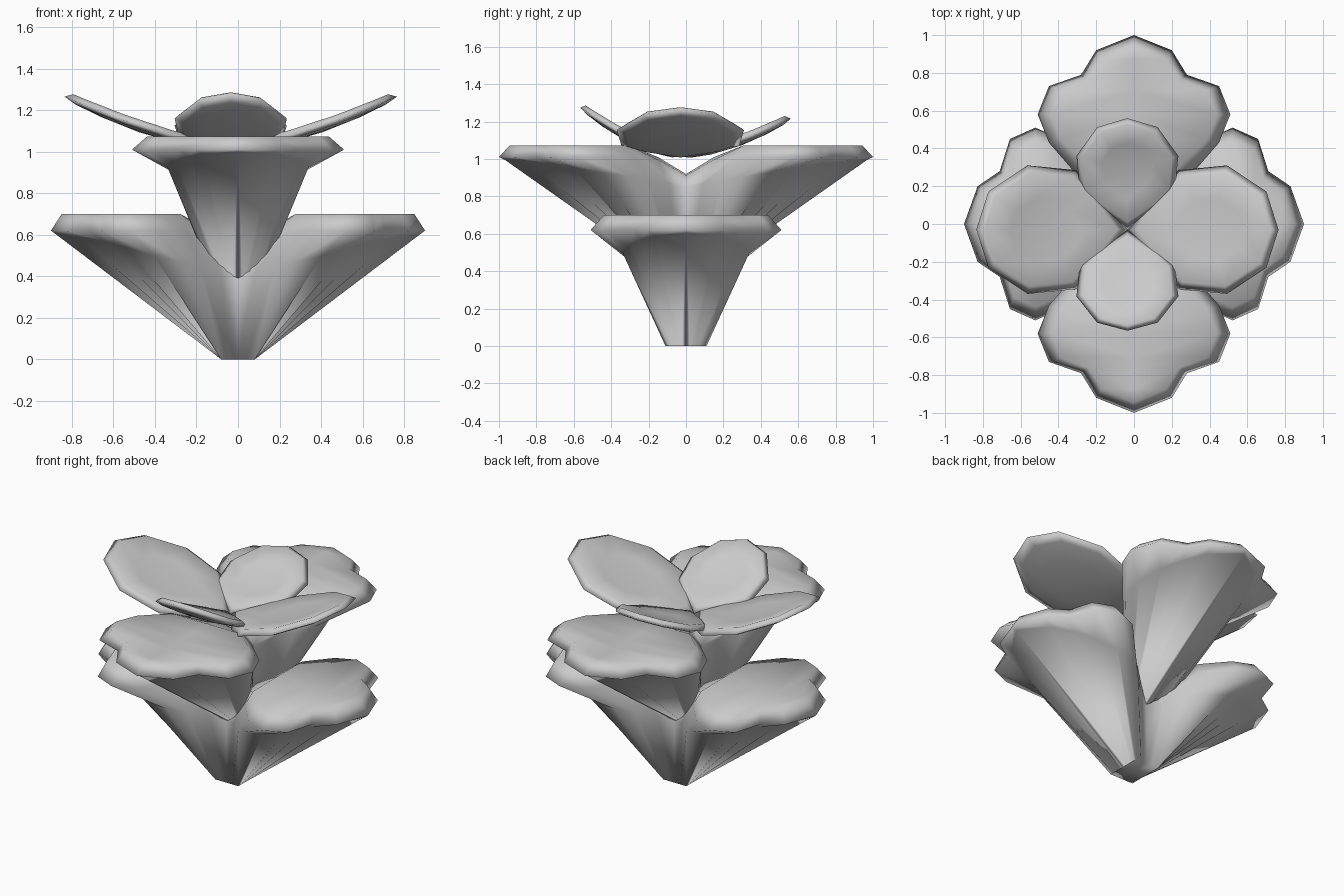
import bpy, bmesh
from math import radians
from mathutils import Vector

if "Cube" in bpy.data.objects:
    bpy.data.objects.remove(bpy.data.objects["Cube"], do_unlink=True)

grey = bpy.data.materials.new("soft_grey")
grey.use_nodes = True
colour = (0.6, 0.6, 0.6, 1)
grey.diffuse_color = colour
grey.node_tree.nodes["Principled BSDF"].inputs["Base Color"].default_value = colour


def finish(name, bm, turn, location):
    bmesh.ops.remove_doubles(bm, verts=bm.verts, dist=0.0005)
    bmesh.ops.recalc_face_normals(bm, faces=bm.faces)
    for face in bm.faces:
        face.smooth = True
    mesh = bpy.data.meshes.new(name)
    bm.to_mesh(mesh)
    bm.free()
    mesh.materials.append(grey)
    obj = bpy.data.objects.new(name, mesh)
    bpy.context.collection.objects.link(obj)
    obj.rotation_euler.z = radians(turn)
    obj.location = location
    return obj


def bridge(bm, rings, closed=False):
    rows = [[bm.verts.new(p) for p in ring] for ring in rings]
    n = len(rows[0])
    for a, b in zip(rows, rows[1:]):
        for i in range(n if closed else n - 1):
            j = (i + 1) % n
            bm.faces.new((a[i], a[j], b[j], b[i]))


# Scalloped lip and the edge of the funnel below it, tip to valley (u, v, height from lip)
LIP = [(1, 0, 0), (.92, .2, 0), (.79, .28, 0), (.73, .45, 0), (.58, .51, 0),
       (.43, .45, 0), (.27, .28, 0), (.11, .18, -.16), (0, .11, -.23)]
FUNNEL = [(.97, 0, -.02), (.85, .17, -.03), (.72, .24, -.05), (.6, .3, -.08), (.45, .34, -.12),
          (.3, .32, -.15), (.2, .25, -.17), (.09, .16, -.2), (0, .11, -.23)]


def double_leaf(name, stretch, lip_z, thick, depth, turn, base_z):
    def place(u, v, h):
        return (u * stretch, v, lip_z + h * depth)
    lip = [place(*p) for p in LIP]
    funnel = [place(*p) for p in FUNNEL]
    top, middle, foot, sole = [], [], [], []
    for i, (u, v, h) in enumerate(LIP):
        if i < 7:
            # flat top, set in from the lip
            tu, tv = .56 + (u - .56) * .87, v * .86
            top.append((tu * stretch, tv, lip_z + thick))
            middle.append((tu * stretch, 0, lip_z + thick))
        else:
            # saddle where the two leaves join
            s = 8 - i
            top.append((.15 * s * stretch, .06 + .07 * s, lip_z + depth * (-.14 + .12 * s)))
            middle.append((.15 * s * stretch, 0, lip_z + depth * (-.13 + .13 * s)))
        fu = .08 if i < 7 else .04 * (8 - i)
        fv = .11 * min(1, i / 5)
        foot.append((fu, fv, base_z))
        sole.append((fu, 0, base_z))
    bm = bmesh.new()
    bridge(bm, [middle, top, lip, funnel, foot, sole])
    obj = finish(name, bm, turn, (0, 0, 0))
    mirror = obj.modifiers.new("Mirror", "MIRROR")
    mirror.use_axis = (True, True, False)
    mirror.merge_threshold = 0.001


double_leaf("lower_leaf_pair", .9, .62, .08, 1, 0, 0)
double_leaf("upper_leaf_pair", 1, 1.01, .062, .7, 90, .37)

# Thin curved petals at the crown
PETAL = [(0, 0), (.2, .17), (.34, .25), (.66, .27), (.92, .16), (1, 0)]


def petal(name, length, width, rise, turn):
    outline = PETAL + [(u, -v) for u, v in PETAL[-2:0:-1]]

    def ring(scale, lift):
        points = []
        for u, v in outline:
            su = .55 + (u - .55) * scale
            points.append(Vector((su * length, v * scale * width, rise * su ** 1.4 + lift)))
        return points
    bm = bmesh.new()
    bridge(bm, [ring(0, .015), ring(.5, .02), ring(.88, .03), ring(1, 0),
                ring(.85, -.015), ring(.5, -.025), ring(0, -.03)], closed=True)
    finish(name, bm, turn, (-.035, -.03, 1.015))


petal("left_petal", .8, 1.26, .25, 0)
petal("back_petal", .59, 1, .2, 90)
petal("right_petal", .8, 1.26, .25, 180)
petal("front_petal", .535, 1, .26, 270)
